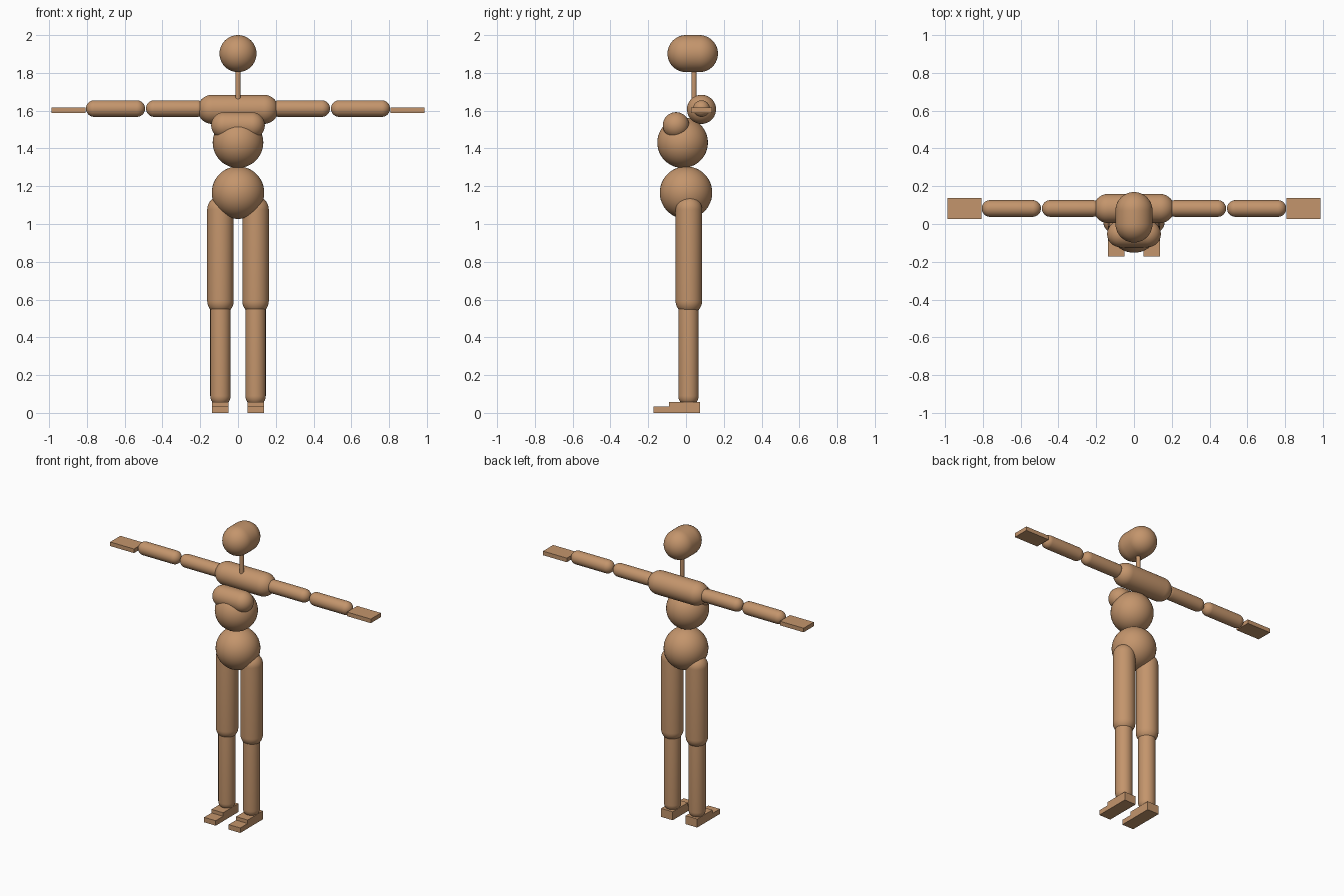
import bpy, bmesh
from mathutils import Vector, Matrix

if "Cube" in bpy.data.objects:
    bpy.data.objects.remove(bpy.data.objects["Cube"])

mat = bpy.data.materials.new("tan")
mat.diffuse_color = (0.55, 0.30, 0.15, 1)
mat.use_nodes = True
mat.node_tree.nodes["Principled BSDF"].inputs["Base Color"].default_value = mat.diffuse_color


def finish(name, bm, smooth):
    me = bpy.data.meshes.new(name)
    for f in bm.faces:
        f.smooth = smooth
    bm.to_mesh(me)
    bm.free()
    me.materials.append(mat)
    ob = bpy.data.objects.new(name, me)
    bpy.context.collection.objects.link(ob)
    return ob


def capsule(name, a, b, r):
    """Capsule whose end-sphere centres are a and b (a sphere if they match)."""
    a, b = Vector(a), Vector(b)
    axis = b - a
    rot = axis.to_track_quat('Z', 'Y').to_matrix().to_4x4() if axis.length else Matrix()
    bm = bmesh.new()
    bmesh.ops.create_uvsphere(bm, u_segments=40, v_segments=24, radius=r)
    if axis.length:
        # Split the sphere at its equator and pull the halves apart
        ring = [e for e in bm.edges if all(abs(v.co.z) < 1e-5 for v in e.verts)]
        ret = bmesh.ops.split_edges(bm, edges=ring)
        for f in bm.faces:
            f.tag = f.calc_center_median().z > 0
        top = {v for f in bm.faces if f.tag for v in f.verts}
        for v in top:
            v.co.z += axis.length
        rims = [e for e in bm.edges if e.is_boundary]
        bmesh.ops.bridge_loops(bm, edges=rims)
        bmesh.ops.recalc_face_normals(bm, faces=bm.faces)
    bm.transform(Matrix.Translation(a) @ rot)
    return finish(name, bm, True)


def box(name, lo, hi):
    lo, hi = Vector(lo), Vector(hi)
    bm = bmesh.new()
    bmesh.ops.create_cube(bm, size=1)
    d = hi - lo
    bm.transform(Matrix.Translation((lo + hi) / 2) @ Matrix.Diagonal((abs(d.x), abs(d.y), abs(d.z), 1)))
    return finish(name, bm, False)


# Head, neck and torso
capsule("head", (0, 0.0, 1.902), (0, 0.071, 1.902), 0.098)
capsule("neck", (0, 0.042, 1.62), (0, 0.042, 1.83), 0.014)
capsule("shoulders", (-0.137, 0.082, 1.607), (0.137, 0.082, 1.607), 0.077)
capsule("upper_chest", (-0.072, -0.053, 1.522), (0.072, -0.053, 1.522), 0.07)
capsule("chest", (0, -0.018, 1.431), (0, -0.018, 1.431), 0.134)
capsule("pelvis", (0, 0, 1.166), (0, 0, 1.166), 0.139)

# Arms, legs, hands and feet on both sides
for side, s in (("left", 1), ("right", -1)):
    ay, az, lx = 0.082, 1.611, s * 0.093
    capsule(side + "_upper_arm", (s * 0.218, ay, az), (s * 0.443, ay, az), 0.044)
    capsule(side + "_forearm", (s * 0.536, ay, az), (s * 0.761, ay, az), 0.044)
    box(side + "_hand", (s * 0.807, ay - 0.055, 1.588), (s * 0.987, ay + 0.055, 1.616))
    capsule(side + "_thigh", (lx, 0.015, 0.592), (lx, 0.015, 1.077), 0.07)
    capsule(side + "_shin", (lx, 0.013, 0.09), (lx, 0.013, 0.56), 0.054)
    box(side + "_foot", (lx - 0.044, -0.091, 0), (lx + 0.044, 0.074, 0.058))
    box(side + "_toes", (lx - 0.044, -0.171, 0), (lx + 0.044, -0.091, 0.034))
